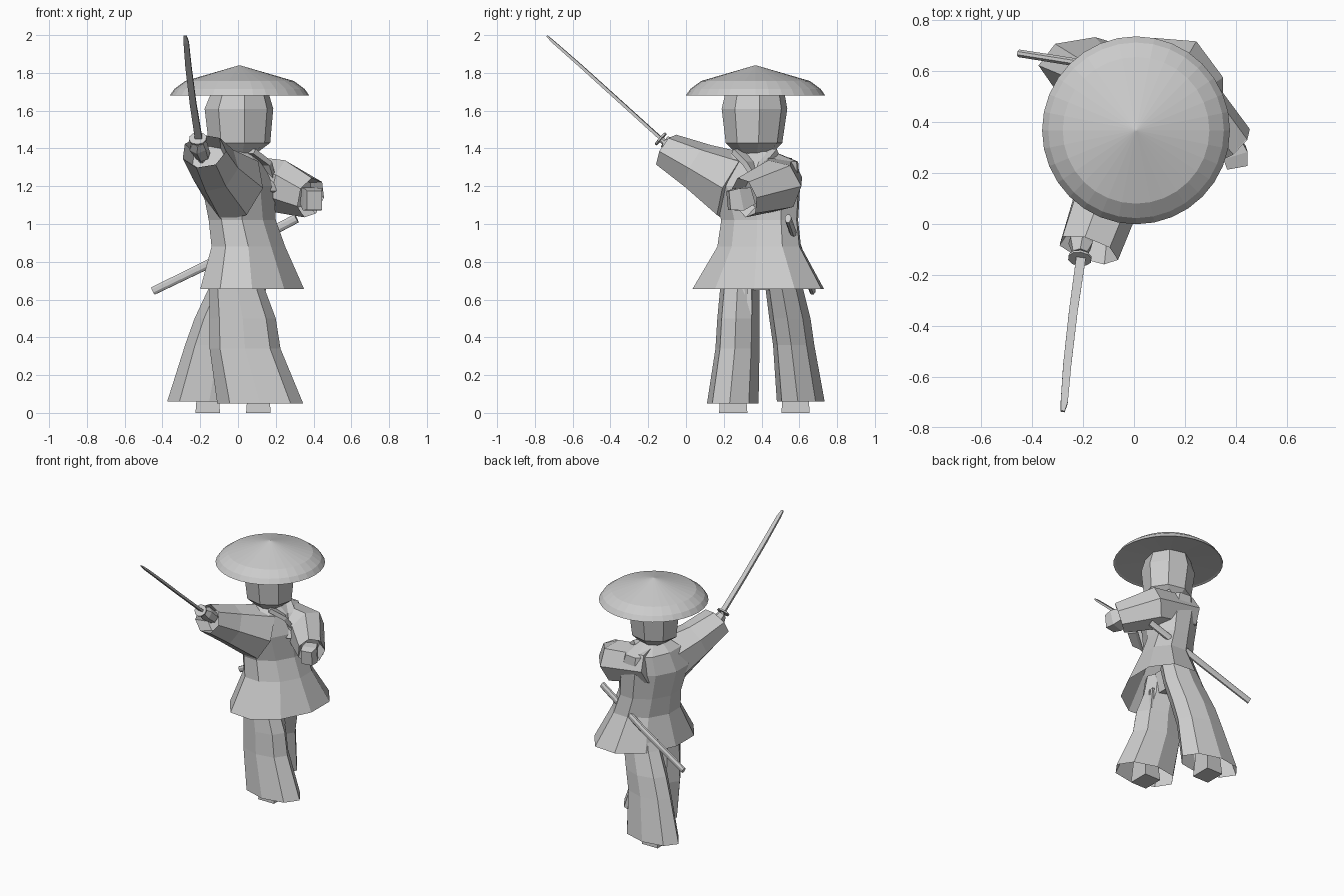
import bpy, math
from mathutils import Vector as V

grey = bpy.data.materials.new("plain_grey")
grey.diffuse_color = (0.6, 0.6, 0.6, 1)


def make(name, verts, faces):
    me = bpy.data.meshes.new(name)
    me.from_pydata(verts, [], faces)
    me.materials.append(grey)
    ob = bpy.data.objects.new(name, me)
    bpy.context.collection.objects.link(ob)
    return ob


def loft(name, rings, n=8, caps=(True, True), turn=0.5):
    """Skin rings of (centre, u axis, v axis) with n-sided sections."""
    k = 1 / math.cos(math.pi / n) if turn else 1
    vs, fs = [], []
    for c, u, v in rings:
        for i in range(n):
            a = 2 * math.pi * (i + turn) / n
            vs.append(c + u * (k * math.cos(a)) + v * (k * math.sin(a)))
    for r in range(len(rings) - 1):
        for i in range(n):
            j = (i + 1) % n
            fs.append((r * n + i, r * n + j, r * n + n + j, r * n + n + i))
    if caps[0]:
        fs.append(tuple(reversed(range(n))))
    if caps[1]:
        fs.append(tuple(range(len(vs) - n, len(vs))))
    return make(name, vs, fs)


def stack(name, secs, n=8, caps=(True, True), turn=0.5, skew=0):
    """Horizontal sections given as z, x min, x max, y min, y max; skew leans the oval."""
    rings = []
    for z, a, b, c, d in secs:
        rx, ry = (b - a) / 2, (d - c) / 2
        rings.append((V(((a + b) / 2, (c + d) / 2, z)), V((rx, ry * skew, 0)),
                      V((0, ry * math.sqrt(1 - skew * skew), 0))))
    return loft(name, rings, n, caps, turn)


def tube(name, secs, n=8, caps=(True, True), turn=0.5):
    """Tube along a path: (point, half width, half height)."""
    rings = []
    pts = [V(s[0]) for s in secs]
    for i, (p, w, h) in enumerate(secs):
        t = (pts[min(i + 1, len(pts) - 1)] - pts[max(i - 1, 0)]).normalized()
        side = t.cross(V((0, 0, 1))).normalized()
        rings.append((pts[i], side * w, side.cross(t) * h))
    return loft(name, rings, n, caps, turn)


def round_secs(cx, cy, prof):
    return [(z, cx - r, cx + r, cy - r, cy + r) for z, r in prof]


# wide straw hat, slightly hollow underneath
stack("hat", round_secs(0.008, 0.368, [(1.7, 0.15), (1.685, 0.355), (1.68, 0.369), (1.715, 0.345),
                                       (1.757, 0.288), (1.84, 0.003)]), 32, turn=0)

# head and neck
stack("head", [(1.365, -0.06, 0.08, 0.28, 0.44), (1.43, -0.145, 0.16, 0.22, 0.50),
               (1.61, -0.165, 0.175, 0.20, 0.525), (1.70, -0.13, 0.15, 0.22, 0.51)], turn=0.2)
stack("neck", [(1.3, -0.06, 0.08, 0.28, 0.44), (1.4, -0.07, 0.09, 0.27, 0.45)])

# flared coat
stack("coat", [(0.655, -0.20, 0.35, 0.04, 0.725), (0.88, -0.14, 0.25, 0.17, 0.605),
               (1.02, -0.155, 0.20, 0.19, 0.59), (1.20, -0.19, 0.19, 0.14, 0.60),
               (1.33, -0.14, 0.14, 0.17, 0.59), (1.385, -0.06, 0.09, 0.27, 0.46)],
      10, (False, True), skew=0.25)

# crossing lapels on the chest
for name, y0, y1 in (("lapel_right", 0.27, 0.42), ("lapel_left", 0.46, 0.34)):
    tube(name, [((0.07, y0, 1.385), 0.03, 0.015), ((0.15, y0 * 0.6 + y1 * 0.4, 1.32), 0.03, 0.015),
                ((0.19, y1, 1.17), 0.025, 0.012)], 4)

# wide trouser legs
stack("front_trouser_leg", [(0.05, -0.11, 0.345, 0.11, 0.385), (0.34, -0.15, 0.225, 0.155, 0.39),
                            (0.5, -0.15, 0.20, 0.165, 0.39), (0.66, -0.15, 0.14, 0.18, 0.39),
                            (0.8, -0.1, 0.12, 0.2, 0.39)], 8, (False, True), 0, -0.12)
stack("back_trouser_leg", [(0.06, -0.375, 0.07, 0.48, 0.735), (0.36, -0.28, 0.08, 0.46, 0.68),
                           (0.5, -0.23, 0.11, 0.44, 0.66), (0.66, -0.155, 0.15, 0.42, 0.62),
                           (0.8, -0.1, 0.15, 0.39, 0.58)], 8, (False, True), 0, -0.12)
stack("crotch", [(0.65, -0.06, 0.08, 0.3, 0.5), (0.8, -0.08, 0.1, 0.27, 0.53)])

# feet
for name, x, y in (("front_foot", 0.108, 0.25), ("back_foot", -0.16, 0.58)):
    stack(name, [(0, x - 0.065, x + 0.065, y - 0.075, y + 0.075),
                 (0.2, x - 0.05, x + 0.05, y - 0.06, y + 0.06)], 4)

# hanging sash ends
for i, y in enumerate((0.30, 0.335)):
    stack("sash_end_%d" % i, [(0.49 + 0.03 * i, 0.13, 0.145, y - 0.016, y + 0.016),
                              (0.68, 0.11, 0.125, y - 0.01, y + 0.01)], 4)

# sleeves, with a turned-in cuff
tube("right_sleeve", [((-0.015, 0.27, 1.19), 0.15, 0.18), ((-0.12, 0.07, 1.295), 0.12, 0.125),
                      ((-0.18, -0.10, 1.385), 0.112, 0.09)], 7, (True, False))
tube("right_cuff", [((-0.155, -0.02, 1.345), 0.085, 0.07), ((-0.18, -0.10, 1.385), 0.112, 0.09)],
     7, (True, False))
tube("left_sleeve", [((-0.06, 0.47, 1.25), 0.13, 0.115), ((0.23, 0.475, 1.2), 0.13, 0.13),
                     ((0.385, 0.31, 1.14), 0.085, 0.10)], 7, (True, False))
tube("left_cuff", [((0.34, 0.36, 1.16), 0.06, 0.07), ((0.385, 0.31, 1.14), 0.085, 0.10)],
     7, (True, False))

# fists
tube("right_fist", [((-0.185, -0.02, 1.36), 0.035, 0.035), ((-0.21, -0.075, 1.41), 0.045, 0.042),
                    ((-0.212, -0.115, 1.437), 0.028, 0.028)], 6)
tube("left_fist", [((0.37, 0.34, 1.15), 0.04, 0.045), ((0.395, 0.28, 1.13), 0.05, 0.06),
                   ((0.405, 0.225, 1.125), 0.04, 0.05)], 4)

# raised sword: curved blade, guard and grip
tube("blade", [((-0.208, -0.13, 1.45), 0.019, 0.008), ((-0.238, -0.34, 1.64), 0.017, 0.008),
               ((-0.262, -0.55, 1.83), 0.016, 0.008), ((-0.274, -0.70, 1.962), 0.014, 0.007),
               ((-0.28, -0.736, 1.995), 0.008, 0.004)], 4)
tube("guard", [((-0.212, -0.130, 1.447), 0.045, 0.04), ((-0.213, -0.138, 1.454), 0.045, 0.04)], 10)
tube("grip", [((-0.185, 0.03, 1.30), 0.016, 0.016), ((-0.21, -0.13, 1.447), 0.016, 0.016)], 8)

# scabbard across the back of the hip
tube("scabbard", [((0.31, 0.54, 1.03), 0.016, 0.024), ((-0.07, 0.61, 0.83), 0.016, 0.024),
                  ((-0.45, 0.67, 0.645), 0.015, 0.021)], 8)
